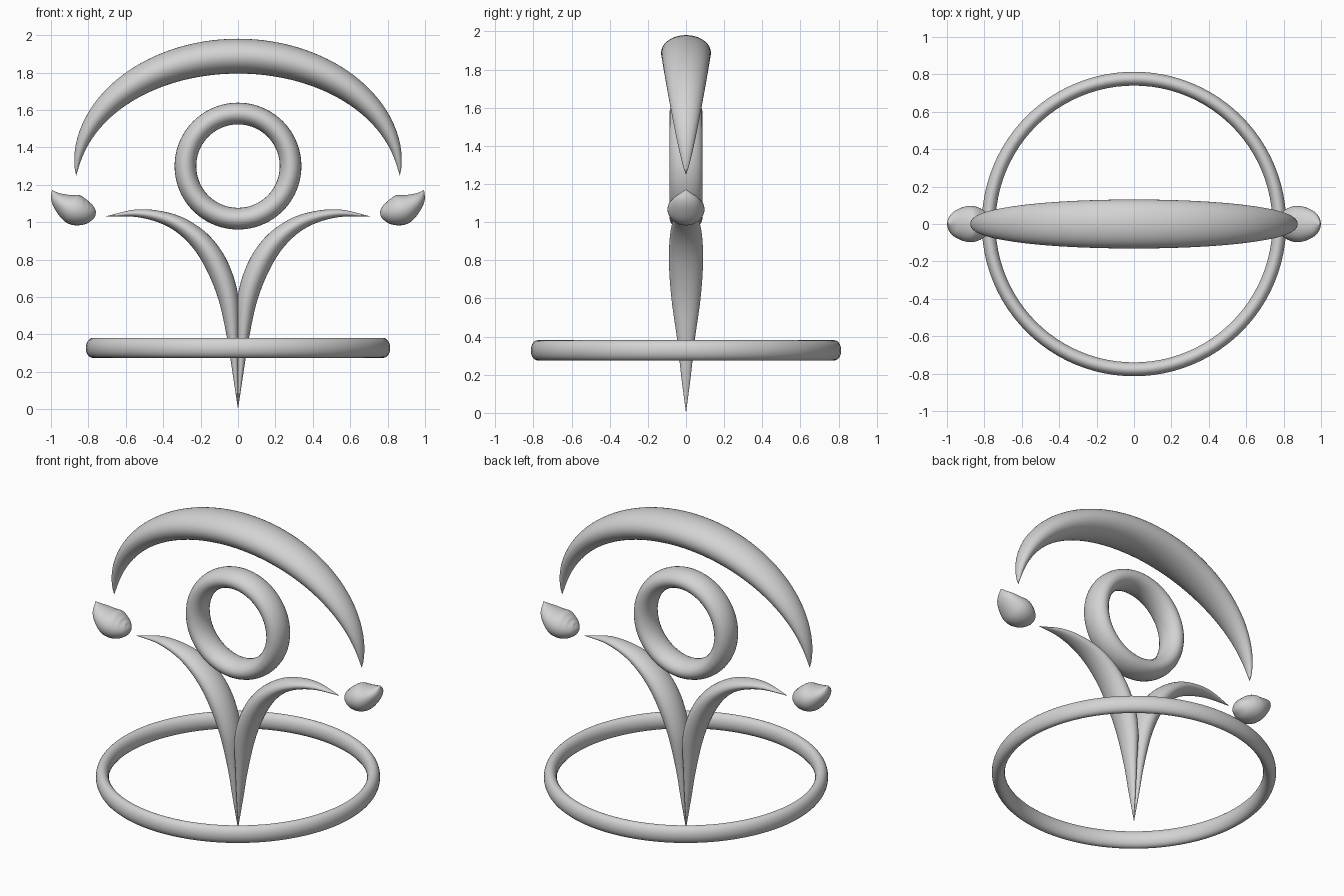
import bpy, bmesh, math
from mathutils import Vector

if "Cube" in bpy.data.objects:
    bpy.data.objects.remove(bpy.data.objects["Cube"])

grey = bpy.data.materials.new("light_grey")
grey.use_nodes = True
grey.diffuse_color = (0.65, 0.65, 0.65, 1)
grey.node_tree.nodes["Principled BSDF"].inputs["Base Color"].default_value = (0.65, 0.65, 0.65, 1)


def finish(name, bm):
    bmesh.ops.recalc_face_normals(bm, faces=bm.faces)
    for f in bm.faces:
        f.smooth = True
    mesh = bpy.data.meshes.new(name)
    bm.to_mesh(mesh)
    bm.free()
    mesh.materials.append(grey)
    ob = bpy.data.objects.new(name, mesh)
    bpy.context.collection.objects.link(ob)
    return ob


def smooth_path(points, steps=8):
    """Catmull-Rom through (x, z, in-plane radius, depth radius) stations."""
    p = [Vector(q) for q in points]
    p = [2 * p[0] - p[1]] + p + [2 * p[-1] - p[-2]]
    out = []
    for a, b, c, d in zip(p, p[1:], p[2:], p[3:]):
        for i in range(steps):
            t = i / steps
            out.append(0.5 * (2 * b + (c - a) * t + (2 * a - 5 * b + 4 * c - d) * t ** 2
                              + (3 * b - a - 3 * c + d) * t ** 3))
    return out + [p[-2]]


def tapered_tube(name, path, side=1, n=32):
    """Elliptical tube in the xz plane, pointed at both ends."""
    bm = bmesh.new()
    rings = []
    last = len(path) - 1
    for i, (x, z, r, depth) in enumerate(path):
        if i in (0, last):
            rings.append([bm.verts.new((side * x, 0, z))] * n)
            continue
        a, b = path[i - 1], path[i + 1]
        tangent = Vector((b[0] - a[0], b[1] - a[1])).normalized()
        r, depth = max(r, 0.001), max(depth, 0.001)
        ring = []
        for k in range(n):
            ang = math.tau * k / n
            off = r * math.cos(ang)
            ring.append(bm.verts.new((side * (x - tangent.y * off),
                                      depth * math.sin(ang), z + tangent.x * off)))
        rings.append(ring)
    for lo, hi in zip(rings, rings[1:]):
        for k in range(n):
            j = (k + 1) % n
            bm.faces.new(list(dict.fromkeys((lo[k], lo[j], hi[j], hi[k]))))
    return finish(name, bm)


def ring(name, major, radial, axial, height, upright=False, n=96, m=28):
    """Torus with an elliptical section."""
    bm = bmesh.new()
    grid = []
    for i in range(n):
        u = math.tau * i / n
        row = []
        for k in range(m):
            v = math.tau * k / m
            d, h = major + radial * math.cos(v), axial * math.sin(v)
            x, y = d * math.cos(u), d * math.sin(u)
            row.append(bm.verts.new((x, h, y + height) if upright else (x, y, h + height)))
        grid.append(row)
    for i in range(n):
        for k in range(m):
            a, b, k2 = grid[i], grid[(i + 1) % n], (k + 1) % m
            bm.faces.new((a[k], b[k], b[k2], a[k2]))
    return finish(name, bm)


# Crescent arch over the top
arch = []
for i in range(65):
    t = math.pi * i / 64
    s = max(math.sin(t), 0) ** 0.8
    arch.append((0.865 * math.cos(t), 1.25 + 0.638 * math.sin(t), 0.093 * s, 0.131 * s))
tapered_tube("crescent_arch", arch, n=40)

# Upright centre ring and flat base ring
ring("centre_ring", 0.281, 0.058, 0.086, 1.30, upright=True)
ring("base_ring", 0.777, 0.037, 0.053, 0.328)

# Curved leaves and side drops, mirrored
leaf = smooth_path([
    (0.0, 0.0, 0.0, 0.0), (0.014, 0.2, 0.016, 0.026), (0.026, 0.374, 0.031, 0.045),
    (0.05, 0.588, 0.053, 0.075), (0.104, 0.75, 0.06, 0.088), (0.182, 0.877, 0.056, 0.088),
    (0.285, 0.97, 0.045, 0.078), (0.4, 1.024, 0.033, 0.06), (0.545, 1.048, 0.02, 0.035),
    (0.713, 1.03, 0.0, 0.0)])
drop = smooth_path([
    (0.995, 1.172, 0.0, 0.0), (0.969, 1.13, 0.035, 0.055), (0.93, 1.096, 0.06, 0.083),
    (0.882, 1.07, 0.081, 0.097), (0.835, 1.06, 0.076, 0.09), (0.795, 1.062, 0.056, 0.066),
    (0.771, 1.069, 0.029, 0.034), (0.764, 1.072, 0.0, 0.0)])
for label, side in (("left", 1), ("right", -1)):
    tapered_tube(label + "_leaf", leaf, side)
    tapered_tube(label + "_drop", drop, side)
